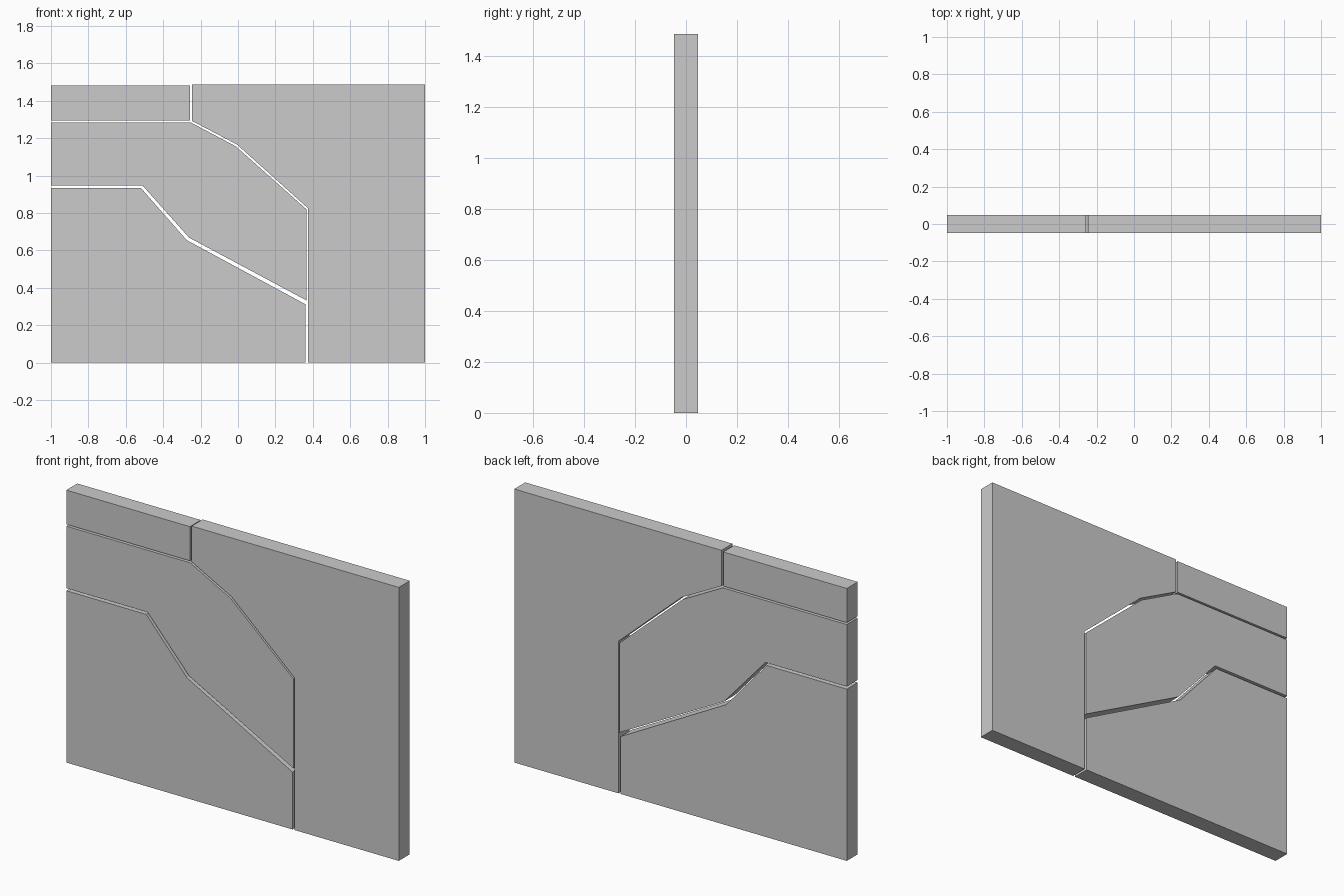
import bpy, bmesh

if "Cube" in bpy.data.objects:
    bpy.data.objects.remove(bpy.data.objects["Cube"])

HALF_DEPTH = 0.047


def panel(name, profile):
    """Extrude an x-z outline through the wall thickness."""
    bm = bmesh.new()
    face = bm.faces.new([bm.verts.new((x, -HALF_DEPTH, z)) for x, z in profile])
    ext = bmesh.ops.extrude_face_region(bm, geom=[face])
    verts = [v for v in ext["geom"] if isinstance(v, bmesh.types.BMVert)]
    bmesh.ops.translate(bm, verts=verts, vec=(0, 2 * HALF_DEPTH, 0))
    bmesh.ops.recalc_face_normals(bm, faces=bm.faces)
    mesh = bpy.data.meshes.new(name)
    bm.to_mesh(mesh)
    bm.free()
    obj = bpy.data.objects.new(name, mesh)
    bpy.context.collection.objects.link(obj)
    return obj


# Rectangular strip at the top left
panel("top_left_panel", [(-1, 1.295), (-0.257, 1.295), (-0.257, 1.481), (-1, 1.481)])

# Large panel on the right with the angled inner edge
panel("right_panel", [(0.374, 0), (1, 0), (1, 1.487), (-0.246, 1.487),
                      (-0.246, 1.293), (-0.005, 1.166), (0.374, 0.826)])

# Angled band between the two other panels
panel("middle_panel", [(-1, 0.948), (-0.511, 0.948), (-0.262, 0.669), (0.366, 0.333),
                       (0.366, 0.820), (-0.012, 1.157), (-0.254, 1.285), (-1, 1.285)])

# Lower left panel
panel("lower_panel", [(-1, 0), (0.361, 0), (0.361, 0.312), (-0.274, 0.655),
                      (-0.519, 0.934), (-1, 0.934)])
